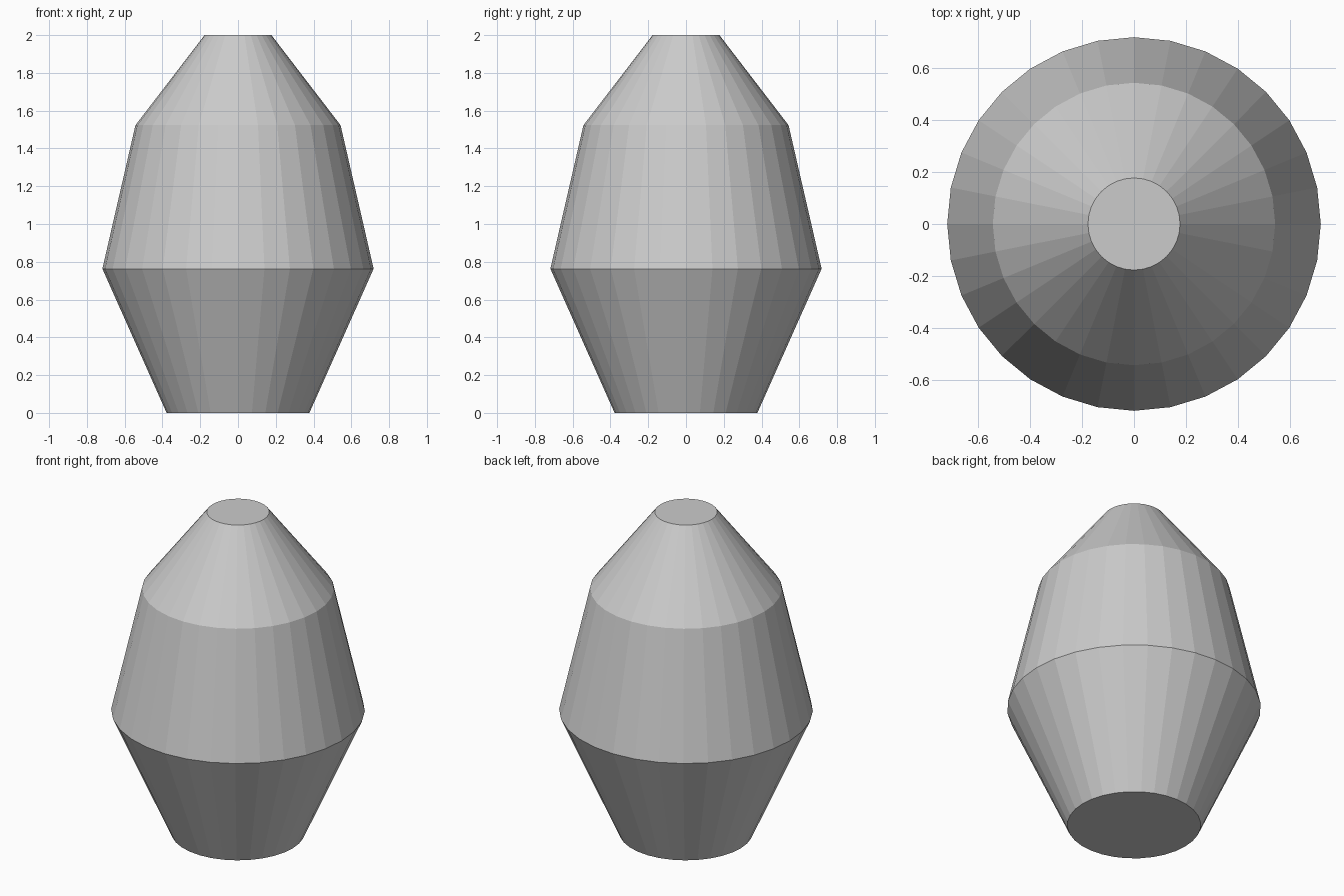
import bpy
import bmesh
from math import cos, sin, tau

if "Cube" in bpy.data.objects:
    bpy.data.objects.remove(bpy.data.objects["Cube"])

SIDES = 32
# Body outline from base to tip: (radius, height)
PROFILE = [(0.378, 0.0), (0.718, 0.763), (0.543, 1.523), (0.177, 2.0)]


def lathe(name, profile, sides):
    bm = bmesh.new()
    rings = [[bm.verts.new((r * cos(tau * i / sides), r * sin(tau * i / sides), z))
              for i in range(sides)] for r, z in profile]
    for low, high in zip(rings, rings[1:]):
        for i in range(sides):
            j = (i + 1) % sides
            bm.faces.new((low[i], low[j], high[j], high[i]))
    # Flat caps at the base and tip
    bm.faces.new(rings[0][::-1])
    bm.faces.new(rings[-1])
    mesh = bpy.data.meshes.new(name)
    bm.to_mesh(mesh)
    bm.free()
    obj = bpy.data.objects.new(name, mesh)
    bpy.context.collection.objects.link(obj)
    return obj


# Faceted tapered body
lathe("tapered_body", PROFILE, SIDES)
